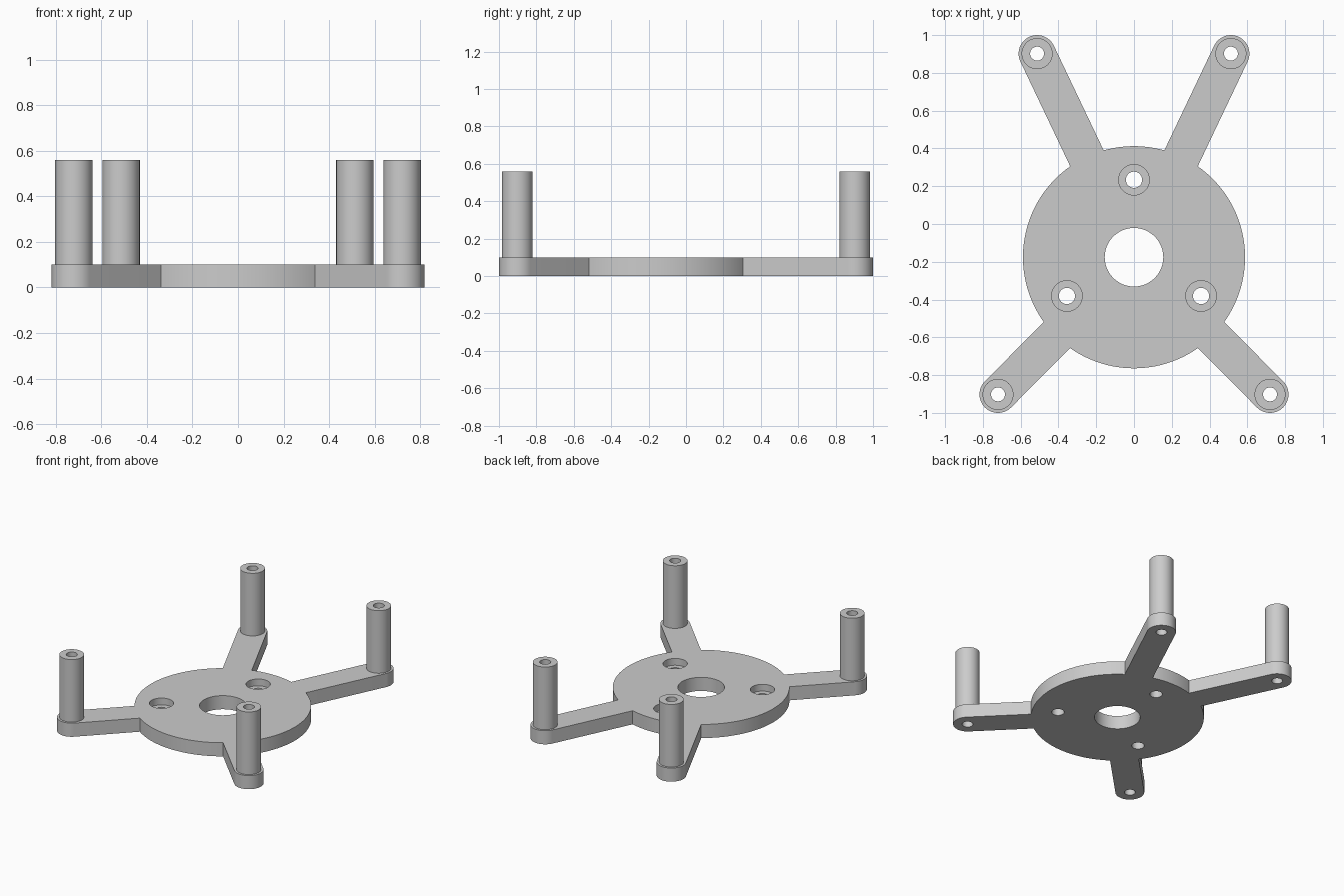
import bpy, bmesh
from math import sin, cos, asin, atan2, hypot, pi, radians
from mathutils import Matrix

if "Cube" in bpy.data.objects:
    bpy.data.objects.remove(bpy.data.objects["Cube"], do_unlink=True)

THICK, TOP = 0.10, 0.56
HUB_Y, HUB_R, ARM_R = -0.176, 0.588, 0.098
POSTS = {"front_left": (0.72, -0.902), "back_left": (0.513, 0.902),
         "back_right": (-0.513, 0.902), "front_right": (-0.72, -0.902)}

grey = bpy.data.materials.new("grey plastic")
grey.use_nodes = True
grey.diffuse_color = (0.6, 0.6, 0.6, 1)
grey.node_tree.nodes["Principled BSDF"].inputs["Base Color"].default_value = grey.diffuse_color


def to_object(name, bm):
    bmesh.ops.recalc_face_normals(bm, faces=bm.faces[:])
    mesh = bpy.data.meshes.new(name)
    bm.to_mesh(mesh)
    bm.free()
    mesh.materials.append(grey)
    ob = bpy.data.objects.new(name, mesh)
    bpy.context.collection.objects.link(ob)
    return ob


def cylinders(name, centres, radius, z0, z1, segments=64):
    """One object holding an upright cylinder at each centre."""
    bm = bmesh.new()
    for x, y in centres:
        bmesh.ops.create_cone(bm, cap_ends=True, segments=segments, radius1=radius,
                              radius2=radius, depth=z1 - z0,
                              matrix=Matrix.Translation((x, y, (z0 + z1) / 2)))
    return to_object(name, bm)


def select(ob):
    bpy.ops.object.select_all(action='DESELECT')
    ob.select_set(True)
    bpy.context.view_layer.objects.active = ob


def cut(ob, cutter):
    cutter.hide_render = True
    mod = ob.modifiers.new("holes", 'BOOLEAN')
    mod.operation, mod.solver, mod.object = 'DIFFERENCE', 'EXACT', cutter
    select(ob)
    bpy.ops.object.modifier_apply(modifier=mod.name)
    bpy.data.objects.remove(cutter, do_unlink=True)


def arc(cx, cy, radius, start, end, steps):
    return [(cx + radius * cos(start + (end - start) * i / steps),
             cy + radius * sin(start + (end - start) * i / steps)) for i in range(steps + 1)]


# Plate outline: rounded arm tips joined by arcs of the round hub
arms = [(atan2(y - HUB_Y, x), x, y) for x, y in POSTS.values()]
arms = sorted((a % (2 * pi), x, y) for a, x, y in arms)
spread = asin(ARM_R / HUB_R)
outline = []
for i, (angle, x, y) in enumerate(arms):
    following = arms[(i + 1) % len(arms)][0]
    if following < angle:
        following += 2 * pi
    outline += arc(x, y, ARM_R, angle - pi / 2, angle + pi / 2, 32)
    outline += arc(0, HUB_Y, HUB_R, angle + spread, following - spread, 32)

bm = bmesh.new()
base = bm.faces.new([bm.verts.new((x, y, 0)) for x, y in outline])
raised = bmesh.ops.extrude_face_region(bm, geom=[base], use_keep_orig=True)["geom"]
bmesh.ops.translate(bm, vec=(0, 0, THICK),
                    verts=[v for v in raised if isinstance(v, bmesh.types.BMVert)])
plate = to_object("base_plate", bm)

# Centre opening, three counterbored screw holes and the holes below the posts
screws = [(0.41 * cos(radians(a)), HUB_Y + 0.41 * sin(radians(a))) for a in (90, 210, 330)]
cut(plate, cylinders("centre_cutter", [(0, HUB_Y)], 0.155, -0.1, 0.2))
cut(plate, cylinders("screw_cutter", screws, 0.043, -0.1, 0.2, 48))
cut(plate, cylinders("counterbore_cutter", screws, 0.081, 0.05, 0.2))
cut(plate, cylinders("post_hole_cutter", POSTS.values(), 0.037, -0.1, 0.2, 48))
parts = [plate]

# Hollow standoff posts at the arm tips
for side, centre in POSTS.items():
    post = cylinders(side + "_post", [centre], 0.082, THICK, TOP)
    cut(post, cylinders("bore_cutter", [centre], 0.037, 0, 0.7, 48))
    parts.append(post)

for ob in parts:
    select(ob)
    bpy.ops.object.shade_smooth_by_angle(angle=radians(30))
